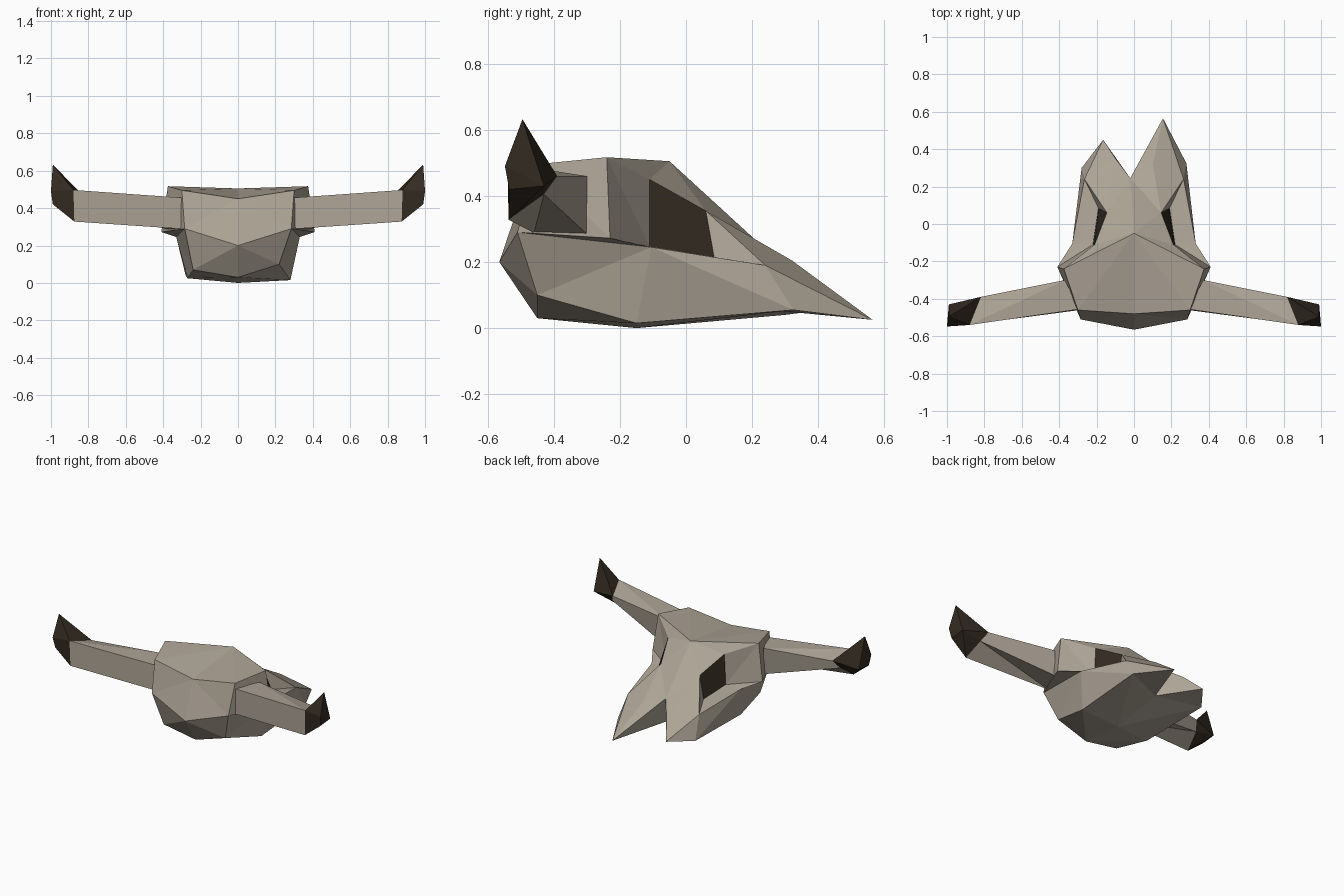
import bpy
import bmesh

cube = bpy.data.objects.get("Cube")
if cube:
    bpy.data.objects.remove(cube)


def material(name, colour):
    m = bpy.data.materials.new(name)
    m.use_nodes = True
    m.diffuse_color = colour
    m.node_tree.nodes["Principled BSDF"].inputs["Base Color"].default_value = colour
    return m


bone = material("weathered bone", (0.42, 0.37, 0.305, 1))
dark = material("dark brown", (0.034, 0.024, 0.016, 1))


def build(name, halves, dark_faces):
    """Make a flat-shaded mesh from (points, faces, side) groups of lettered corners."""
    bm = bmesh.new()
    made = {}
    for points, faces, side in halves:
        for face in faces.split():
            corners = []
            for letter in face:
                # lower-case corners lie on the centre line and are shared
                key = letter if letter.islower() else letter + str(side)
                if key not in made:
                    x, y, z = points[letter]
                    made[key] = bm.verts.new((x * side, y, z))
                corners.append(made[key])
            f = bm.faces.new(corners)
            f.material_index = int(face in dark_faces)
    bmesh.ops.recalc_face_normals(bm, faces=bm.faces)
    mesh = bpy.data.meshes.new(name)
    bm.to_mesh(mesh)
    bm.free()
    mesh.materials.append(bone)
    mesh.materials.append(dark)
    obj = bpy.data.objects.new(name, mesh)
    bpy.context.collection.objects.link(obj)
    return obj


# Skull: crown, back, brow, eye socket, cheek, jaw and muzzle corners
left = {
    # centre line
    "a": (0, -0.05, 0.505), "b": (0, -0.48, 0.45), "k": (0, -0.565, 0.2),
    "v": (0, -0.45, 0.03), "u": (0, -0.15, 0), "n": (-0.02, 0.245, 0.235),
    "r": (0, 0.2, 0.06),
    # back and brow
    "C": (0.3, -0.46, 0.495), "K": (0.285, -0.51, 0.29),
    "D": (0.375, -0.24, 0.517), "F": (0.41, -0.23, 0.272),
    # eye socket
    "P": (0.21, -0.11, 0.45), "S": (0.145, 0.06, 0.355),
    "Q": (0.22, -0.11, 0.247), "X": (0.19, 0.085, 0.215),
    # cheek and jaw
    "E": (0.33, -0.105, 0.245), "L": (0.22, -0.45, 0.1), "M": (0.28, -0.15, 0.015),
    # muzzle
    "G": (0.265, 0.24, 0.19), "H": (0.1, 0.32, 0.205),
    "T": (0.155, 0.565, 0.025), "J": (0.28, 0.325, 0.055),
}
# The right muzzle is broken off shorter
right = dict(left)
right.update({
    "H": (0.1, 0.35, 0.16), "T": (0.165, 0.45, 0.06), "J": (0.28, 0.3, 0.04),
    "L": (0.24, -0.45, 0.07), "M": (0.27, -0.2, 0.025),
})
skull_faces = (
    "bCK bKk kKL kLv "                # back
    "abC aCD aDP aPS aSn SnH SHG "    # forehead and nose
    "CDF CFK DFQ DQP FEQ KFE "        # temple and brow
    "PSXQ QEX XEG SXG "               # socket and cheek ledge
    "KLE LME MJE EJG "                # jaw side
    "GHT GTJ nHT nTr "                # muzzle prong
    "rTJ urJ uJM vLM vMu"             # underside
)
build("skull", [(left, skull_faces, 1), (right, skull_faces, -1)], {"PSXQ"})

# Horns: four-sided shaft bending up into a dark tip
horn = {
    "A": (0.29, -0.455, 0.455), "B": (0.29, -0.46, 0.288),
    "C": (0.37, -0.3, 0.285), "D": (0.37, -0.3, 0.46),
    "E": (0.88, -0.54, 0.497), "F": (0.875, -0.537, 0.328),
    "G": (0.85, -0.43, 0.405), "H": (0.82, -0.39, 0.46),
    "O": (1.0, -0.548, 0.49), "P": (0.99, -0.535, 0.42),
    "Q": (0.99, -0.43, 0.43), "T": (0.99, -0.495, 0.632),
}
shaft_faces = "ABCD ABFE BCG BGF CDHG DAE DEH "
tip_faces = "EFPO OPQ OQT EOT HET HTQ GHQ FGQ FQP"
for name, side in (("left_horn", 1), ("right_horn", -1)):
    build(name, [(horn, shaft_faces + tip_faces, side)], set(tip_faces.split()))
